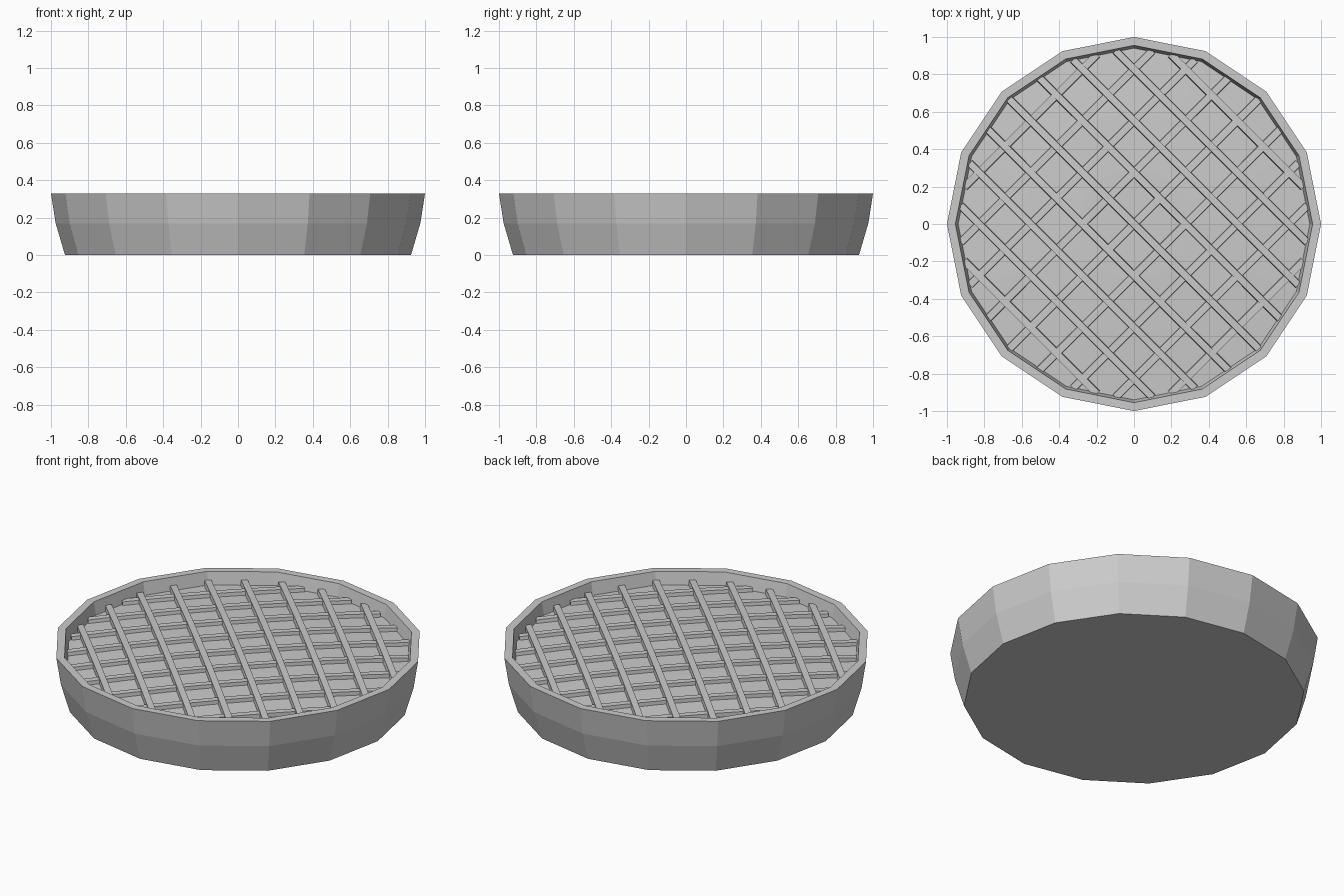
import bpy, bmesh, math
from mathutils import Vector

SIDES = 16
if "Cube" in bpy.data.objects:
    bpy.data.objects.remove(bpy.data.objects["Cube"], do_unlink=True)

grey = bpy.data.materials.new("light_grey")
grey.use_nodes = True
grey.diffuse_color = (0.6, 0.6, 0.6, 1)
grey.node_tree.nodes["Principled BSDF"].inputs["Base Color"].default_value = (0.6, 0.6, 0.6, 1)


def add_object(name, bm):
    bmesh.ops.recalc_face_normals(bm, faces=bm.faces)
    mesh = bpy.data.meshes.new(name)
    bm.to_mesh(mesh)
    bm.free()
    mesh.materials.append(grey)
    obj = bpy.data.objects.new(name, mesh)
    bpy.context.collection.objects.link(obj)
    return obj


def bridge(bm, a, b):
    for i in range(len(a)):
        j = (i + 1) % len(a)
        bm.faces.new((a[i], a[j], b[j], b[i]))


def dome(r):
    """Height of the gently domed filling at a radius."""
    return 0.285 - 0.034 * r * r


# Crust: closed base, flared wall, flat rim, inner wall and domed filling
profile = [(0.925, 0), (0.975, 0.17), (1.0, 0.33), (0.955, 0.33), (0.94, dome(0.94)),
           (0.6, dome(0.6)), (0.3, dome(0.3))]
bm = bmesh.new()
rings = []
for r, z in profile:
    rings.append([bm.verts.new((r * math.cos(math.tau * i / SIDES),
                                r * math.sin(math.tau * i / SIDES), z)) for i in range(SIDES)])
for a, b in zip(rings, rings[1:]):
    bridge(bm, a, b)
bm.faces.new(rings[0])
bm.faces.new(rings[-1])
add_object("crust_and_filling", bm)


def lattice(name, angle, height, width=0.042, pitch=0.195, reach=0.945, steps=12):
    """Parallel strips that follow the dome and lean with its slope."""
    along = Vector((math.cos(angle), math.sin(angle), 0))
    across = Vector((-along.y, along.x, 0))
    bm = bmesh.new()
    for k in range(-4, 5):
        offset = k * pitch
        half = math.sqrt(reach ** 2 - (abs(offset) + width / 2) ** 2)
        sections = []
        for s in range(steps + 1):
            centre = across * offset + along * half * (2 * s / steps - 1)
            section = []
            for side, lift in ((-1, -0.02), (1, -0.02), (1, height), (-1, height)):
                p = centre + across * side * width / 2
                p.z = dome(centre.length) + lift
                # Lean outwards and taper slightly
                p += across * lift * (0.07 * offset - side * 0.1)
                section.append(bm.verts.new(p))
            sections.append(section)
        for a, b in zip(sections, sections[1:]):
            bridge(bm, a, b)
        bm.faces.new(sections[0])
        bm.faces.new(sections[-1])
    add_object(name, bm)


lattice("lower_lattice_strips", math.radians(45), 0.02)
lattice("upper_lattice_strips", math.radians(-45), 0.028)
